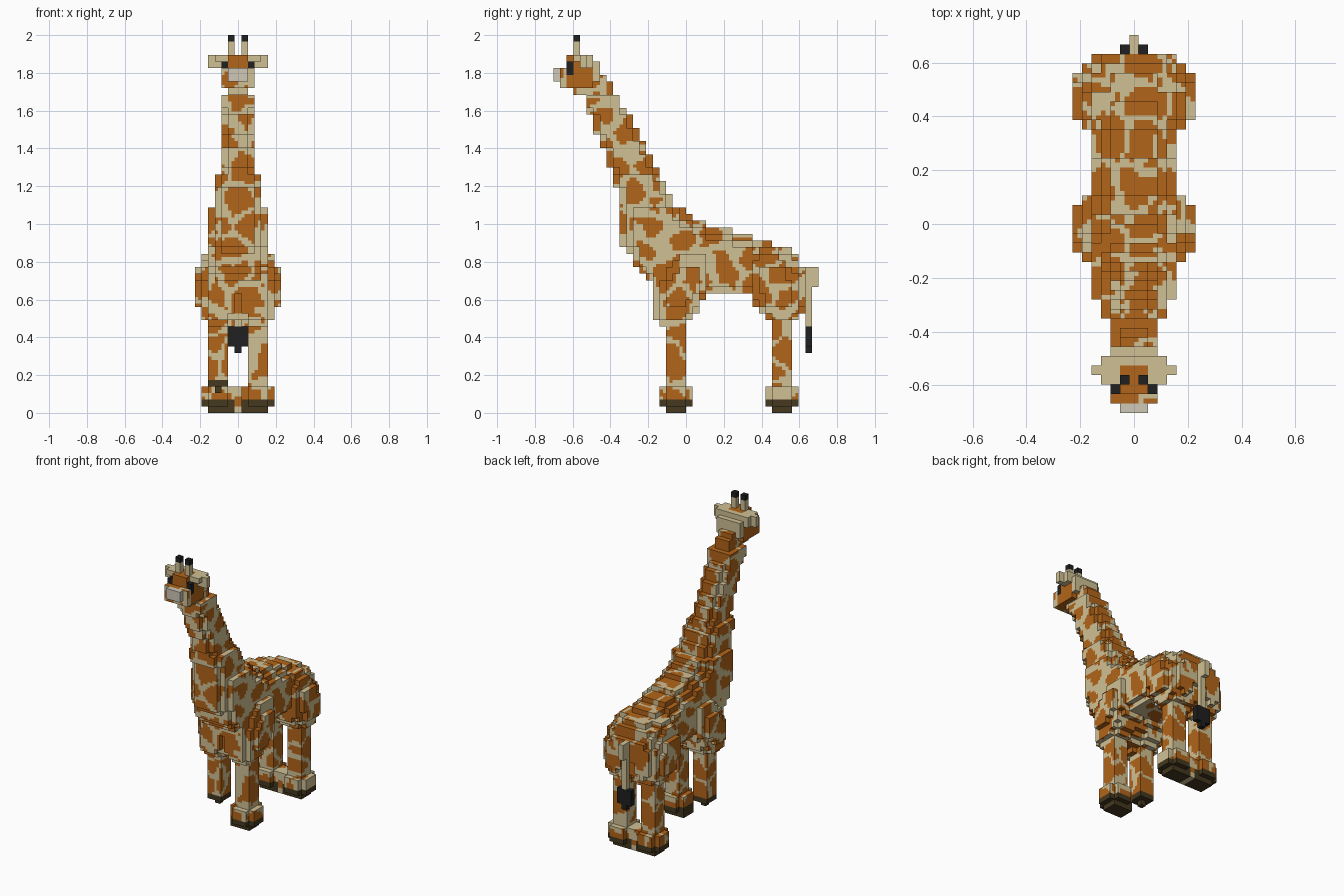
import bpy
import bmesh
from mathutils import Vector, noise

if "Cube" in bpy.data.objects:
    bpy.data.objects.remove(bpy.data.objects["Cube"], do_unlink=True)

U = 2 / 57  # block size
TAN, BROWN, HOOF, BLACK, GREY = range(5)
COAT = None  # patched tan and brown


def make_material(name, rgb):
    m = bpy.data.materials.new(name)
    m.use_nodes = True
    m.diffuse_color = (*rgb, 1)
    m.node_tree.nodes["Principled BSDF"].inputs["Base Color"].default_value = (*rgb, 1)
    return m


MATERIALS = [
    make_material("tan_fur", (0.63, 0.53, 0.30)),
    make_material("brown_patch", (0.45, 0.13, 0.01)),
    make_material("dark_hoof", (0.058, 0.04, 0.014)),
    make_material("black", (0.014, 0.014, 0.015)),
    make_material("grey_muzzle", (0.62, 0.58, 0.47)),
]


def box(xs, ys, zs, colour=COAT):
    """Blocks from the first to before the last index on each axis."""
    return {(x, y, z): colour for x in range(*xs) for y in range(*ys) for z in range(*zs)}


def mirrored(blocks):
    return {**blocks, **{(-x, y, z): c for (x, y, z), c in blocks.items()}}


def lerp(points, t):
    """Value at t along a list of (position, value) pairs."""
    if t <= points[0][0]:
        return points[0][1]
    for (p, v), (q, w) in zip(points, points[1:]):
        if t <= q:
            return v + (w - v) * (t - p) / (q - p)
    return points[-1][1]


# Neck and chest: rounded layers between a throat line and a nape line
THROAT = [(15, -5), (20, -5.4), (25, -9.8), (33, -10.2), (37, -11.4), (42, -13.6), (48, -15.4)]
NAPE = [(28, 1), (30.5, 0), (31.5, -1.8), (34, -3), (38, -5), (44, -8), (49, -11), (52, -13)]


def neck():
    out = {}
    for z in range(18, 52):
        a, b = round(lerp(THROAT, z + 0.5)), round(lerp(NAPE, z + 0.5))
        half = 4 if z < 31 else 3 if z < 36 else 2 if z < 48 else 1
        mid, radius = (a + b) / 2, (b - a) / 2
        for x in range(-half, half + 1):
            for y in range(a, b):
                if abs(x / (half + 0.6)) ** 3 + abs((y + 0.5 - mid) / radius) ** 3 <= 1:
                    out[x, y, z] = COAT
    return out


# Trunk: rounded slices under a sloping back
BACK = [(-6, 30), (0, 30), (3, 28.5), (7, 27.6), (11, 26.2), (15, 25), (16.5, 23.8), (18, 21.5)]


def trunk():
    out = {}
    for y in range(-5, 18):
        low, high = 18, round(lerp(BACK, y + 0.5))
        mid, radius = (low + high) / 2, (high - low) / 2
        for z in range(low, high):
            power = 2.4 if z > mid else 4
            for x in range(-4, 5):
                if abs(x / 4.7) ** power + abs((z + 0.5 - mid) / radius) ** power <= 1:
                    out[x, y, z] = COAT
    return out


# Shoulders and haunches: leaning blocky ellipsoids that meet in the middle
def haunch(cy, lean):
    out = {}
    for x, y, z in box((0, 8), (-8, 18), (11, 28)):
        dx = (x - 3.3) / (3.25 if x > 3 else 6)
        dz = z + 0.5 - 19
        dy = y + 0.5 - cy - lean * dz
        if dx ** 2 + (dy / 4.1) ** 2 + (dz / 6.2) ** 2 <= 1:
            out[x, y, z] = COAT
    return mirrored(out)


# Leg with a cross-cornered foot and a dark hoof
def leg(y0):
    out = box((2, 5), (y0, y0 + 3), (4, 19))
    for z in range(1, 4):
        for x in range(1, 6):
            for y in range(y0 - 1, y0 + 4):
                if not (x in (1, 5) and y in (y0 - 1, y0 + 3)):
                    out[x, y, z] = HOOF if z == 1 else COAT
    out.update(box((1, 5), (y0, y0 + 3), (0, 1), HOOF))
    return out


def raised_leg(y0):
    return {**box((-4, -1), (y0, y0 + 3), (5, 19)),
            **box((-4, -1), (y0, y0 + 3), (4, 5), HOOF),
            **box((-3, -2), (y0 + 1, y0 + 2), (3, 4), HOOF)}


# Head made of stepped boxes
def head():
    return {**box((-2, 3), (-19, -18), (49, 52)),
            **box((-2, 3), (-18, -14), (49, 53), BROWN),
            **box((-1, 2), (-17, -14), (48, 49)),
            **box((-1, 2), (-18, -15), (53, 54), BROWN),
            **box((-1, 2), (-15, -14), (53, 54), TAN),
            **box((-2, 3), (-14, -13), (50, 53), TAN)}


PARTS = {
    "eyes": mirrored(box((2, 3), (-18, -17), (51, 53), BLACK)),
    "muzzle": box((-1, 2), (-20, -19), (50, 52), GREY),
    "horns": mirrored({**box((1, 2), (-17, -16), (54, 56), TAN),
                       **box((1, 2), (-17, -16), (56, 57), BLACK)}),
    "ears": mirrored({**box((2, 4), (-17, -14), (53, 54), TAN),
                      **box((3, 4), (-16, -14), (52, 53), TAN),
                      **box((4, 5), (-16, -15), (52, 54), TAN)}),
    "head": head(),
    "neck": neck(),
    "trunk": trunk(),
    "shoulders": haunch(-0.5, 0.35),
    "haunches": haunch(13.5, -0.2),
    "front_left_leg": leg(-3),
    "front_right_leg": raised_leg(-3),
    "hind_legs": {**mirrored(leg(13)),
                  **box((0, 1), (13, 16), (1, 4)), **box((0, 1), (13, 16), (0, 1), TAN)},
    "tail": {**box((0, 1), (17, 20), (19, 22), TAN), **box((0, 1), (18, 19), (13, 19), TAN),
             **box((-1, 2), (18, 19), (10, 13), BLACK), **box((0, 1), (18, 19), (9, 10), BLACK)},
}
FILLED = set().union(*PARTS.values())


def coat_colour(p, normal):
    """Irregular brown patches with tan seams, denser on the back and feet."""
    d = noise.voronoi(p / 4.8 + noise.noise_vector(p / 3) * 0.25)[0]
    limit = 0.17
    if normal.z > 0 or (normal.y > 0 and p.z > 30) or p.z < 12:
        limit -= 0.05
    if normal.y < 0 and p.z > 38:
        limit += 0.12
    return BROWN if d[1] - d[0] > limit else TAN


def build(name, blocks, taken):
    """Exposed block sides, each cut in four so the coat can be patched finely."""
    bm = bmesh.new()
    verts = {}

    def vert(p):
        key = tuple(round(c * 2) for c in p)
        if key not in verts:
            verts[key] = bm.verts.new(p * U)
        return verts[key]

    for cell, colour in blocks.items():
        if cell in taken:
            continue
        taken.add(cell)
        centre = Vector(cell) + Vector((0, 0.5, 0.5))
        for axis in range(3):
            for sign in (-1, 1):
                n = Vector((0, 0, 0))
                n[axis] = sign
                if tuple(int(c + d) for c, d in zip(cell, n)) in FILLED:
                    continue
                s, t = Vector((0, 0, 0)), Vector((0, 0, 0))
                s[(axis + 1) % 3] = 0.25
                t[(axis + 2) % 3] = 0.25 * sign
                for i in (-1, 1):
                    for j in (-1, 1):
                        p = centre + n / 2 + s * i + t * j
                        corners = (p - s - t, p + s - t, p + s + t, p - s + t)
                        face = bm.faces.new([vert(q) for q in corners])
                        face.material_index = coat_colour(p, n) if colour is COAT else colour
    mesh = bpy.data.meshes.new(name)
    bm.to_mesh(mesh)
    bm.free()
    for m in MATERIALS:
        mesh.materials.append(m)
    bpy.context.collection.objects.link(bpy.data.objects.new(name, mesh))


used = set()
for part_name, part_blocks in PARTS.items():
    build(part_name, part_blocks, used)
